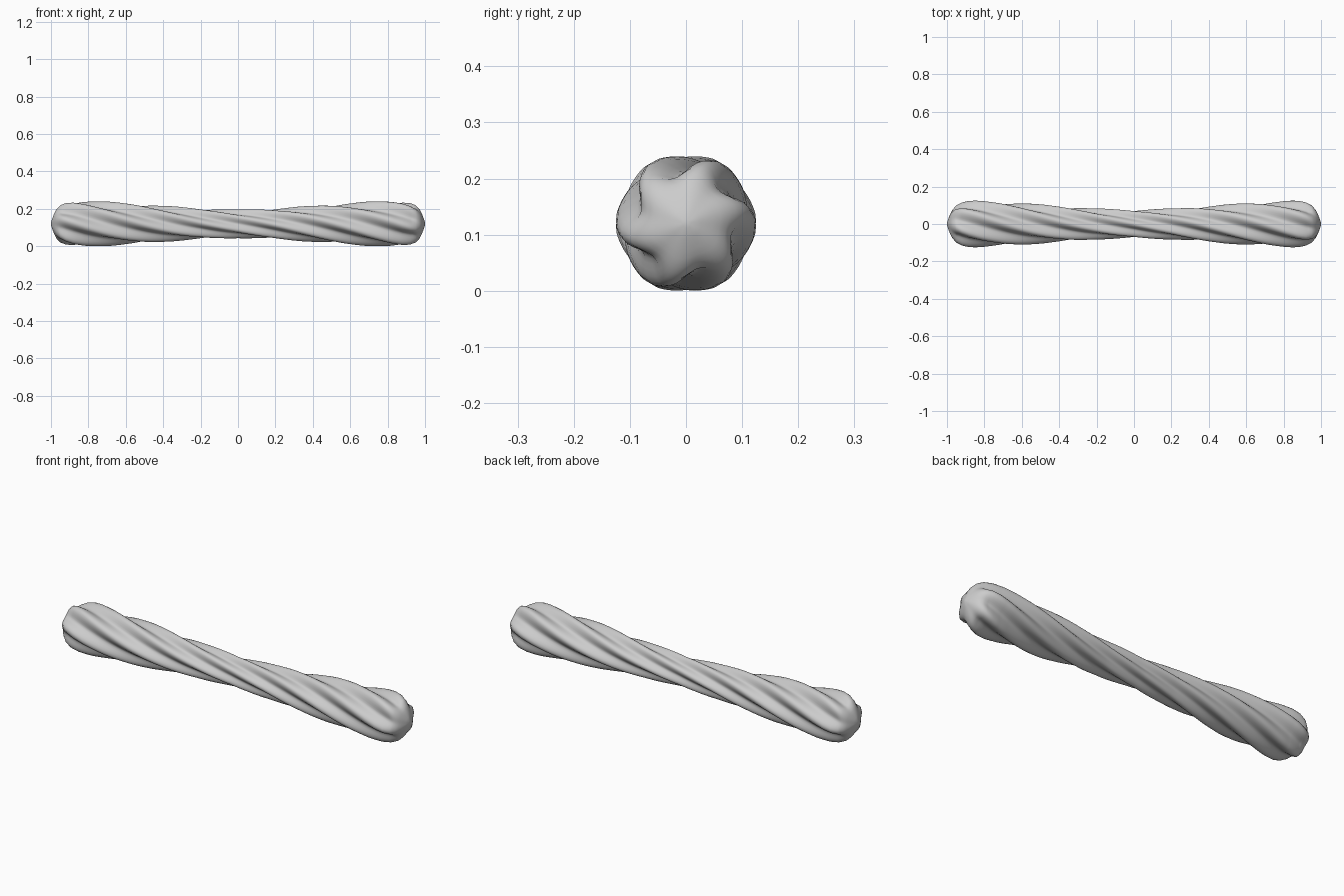
import bpy, bmesh, math

if "Cube" in bpy.data.objects:
    bpy.data.objects.remove(bpy.data.objects["Cube"])

LOBES, SIDES = 6, 72
CZ = 0.12
TWIST = math.radians(60) / 0.345      # one lobe step every 0.345 units

# half profile: (distance from middle, crest radius)
PROFILE = [(0, .077), (.2, .083), (.38, .096), (.55, .109), (.7, .119),
           (.82, .125), (.88, .124), (.92, .117), (.95, .102),
           (.97, .080), (.985, .050), (1.0, .008)]


def crest(x):
    x = abs(x)
    for (a, ra), (b, rb) in zip(PROFILE, PROFILE[1:]):
        if x <= b:
            return ra + (rb - ra) * (x - a) / (b - a)
    return PROFILE[-1][1]


# stations along the rod, denser at the rounded ends
half = [i * 0.02 for i in range(1, 43)] + [.86, .88, .90, .92, .935, .95, .96, .97, .978, .985, .993, 1.0]
stations = [-x for x in reversed(half)] + [0] + half

# twisted fluted rod
bm = bmesh.new()
rings = []
for x in stations:
    R = crest(x)
    depth = 0.13 * min(1, max(0.15, (1 - abs(x)) / 0.07))   # flutes fade at the tips
    ring = []
    for k in range(SIDES):
        t = 2 * math.pi * k / SIDES
        r = R * (1 - depth + depth * math.cos(LOBES * t))
        a = t + math.pi / 2 + TWIST * x
        ring.append(bm.verts.new((x, r * math.cos(a), CZ + r * math.sin(a))))
    rings.append(ring)
for p, q in zip(rings, rings[1:]):
    for k in range(SIDES):
        j = (k + 1) % SIDES
        bm.faces.new((p[k], p[j], q[j], q[k]))
bm.faces.new(rings[0])
bm.faces.new(rings[-1])
bmesh.ops.recalc_face_normals(bm, faces=bm.faces)
for f in bm.faces:
    f.smooth = True

mesh = bpy.data.meshes.new("twisted_rod")
bm.to_mesh(mesh)
bm.free()
rod = bpy.data.objects.new("twisted_rod", mesh)
bpy.context.collection.objects.link(rod)
